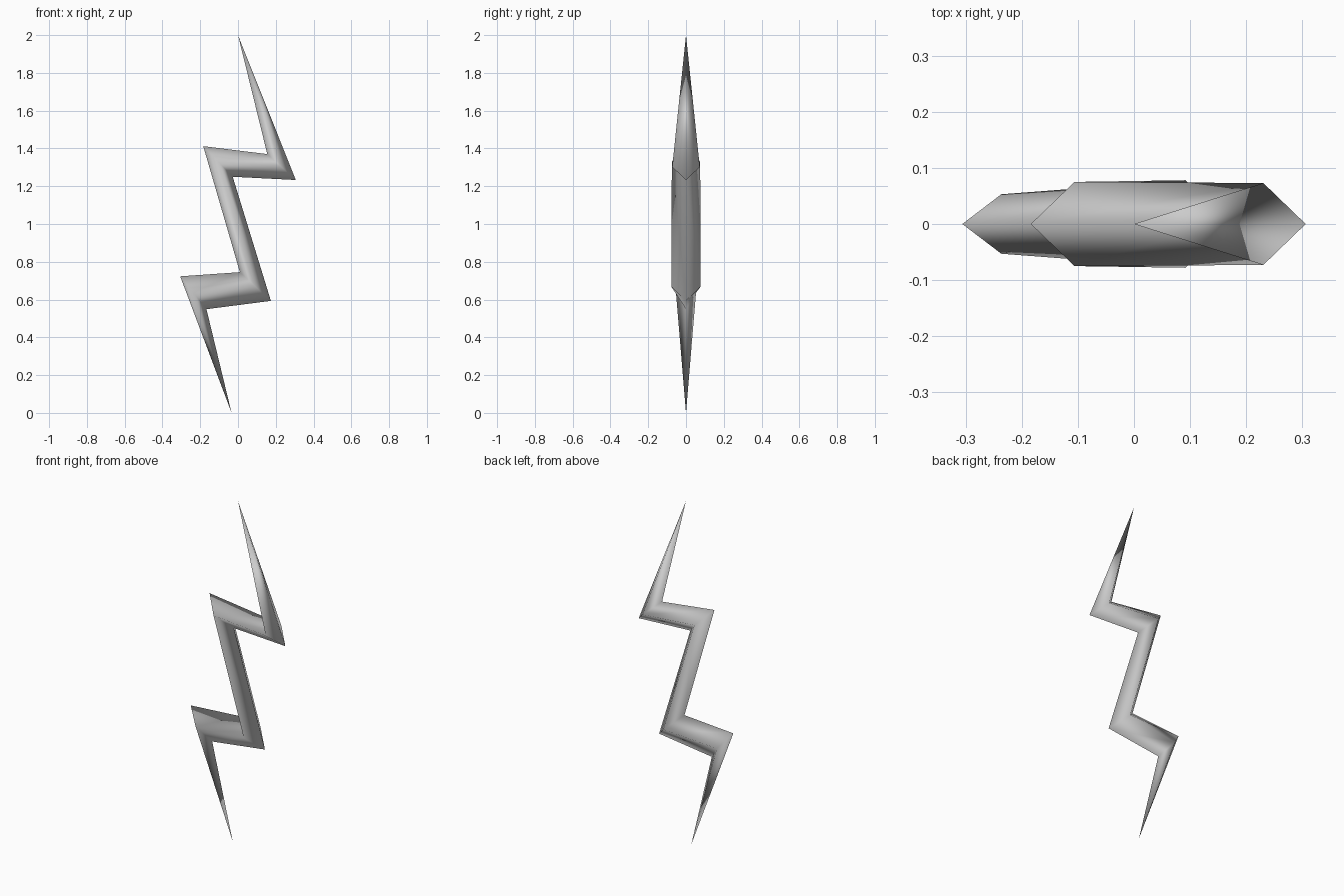
import bpy, bmesh

if "Cube" in bpy.data.objects:
    bpy.data.objects.remove(bpy.data.objects["Cube"])

# Joints of the zigzag, top to bottom: left-edge (x, z), right-edge (x, z), half depth
JOINTS = [
    ((0.155, 1.37), (0.306, 1.233), 0.073),
    ((-0.184, 1.412), (-0.028, 1.25), 0.075),
    ((0.01, 0.745), (0.174, 0.593), 0.078),
    ((-0.306, 0.723), (-0.167, 0.549), 0.053),
]
TOP, BOTTOM = (0, 0, 2), (-0.034, 0, 0)

bm = bmesh.new()


def diamond(left, right, depth):
    """Four-sided mitred cross-section."""
    mx, mz = (left[0] + right[0]) / 2, (left[1] + right[1]) / 2
    pts = [(left[0], 0, left[1]), (mx, -depth, mz),
           (right[0], 0, right[1]), (mx, depth, mz)]
    return [bm.verts.new(p) for p in pts]


rings = [diamond(*j) for j in JOINTS]
top, bottom = bm.verts.new(TOP), bm.verts.new(BOTTOM)

for i in range(4):
    k = (i + 1) % 4
    # Pointed ends
    bm.faces.new((top, rings[0][i], rings[0][k]))
    bm.faces.new((bottom, rings[-1][k], rings[-1][i]))
    # Bars between joints
    for a, b in zip(rings, rings[1:]):
        bm.faces.new((a[i], b[i], b[k], a[k]))

bmesh.ops.recalc_face_normals(bm, faces=bm.faces)
for f in bm.faces:
    f.smooth = True

# Lightning bolt
mesh = bpy.data.meshes.new("lightning_bolt")
bm.to_mesh(mesh)
bm.free()
bolt = bpy.data.objects.new("lightning_bolt", mesh)
bpy.context.collection.objects.link(bolt)
